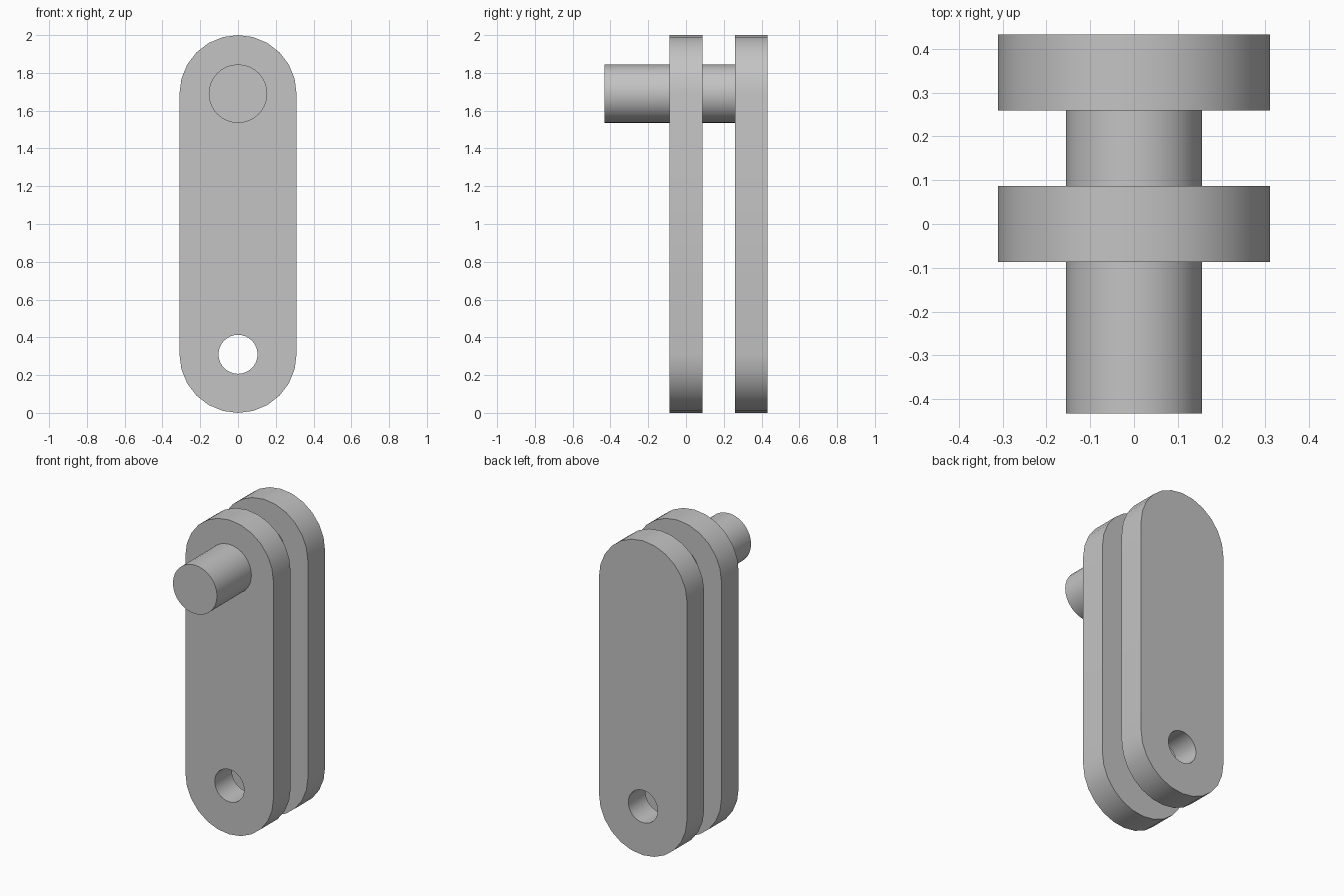
import bpy, bmesh
from math import sin, cos, pi
from mathutils import Vector

cube = bpy.data.objects.get("Cube")
if cube:
    bpy.data.objects.remove(cube, do_unlink=True)

RADIUS = 0.31           # rounded end of each plate
PIN_RADIUS = RADIUS / 2
HOLE_RADIUS = RADIUS / 3
LOW, HIGH = RADIUS, 2 - RADIUS
THICK = 0.173           # plate thickness, also the gap between plates

grey = bpy.data.materials.new("steel_grey")
grey.use_nodes = True
colour = (0.55, 0.55, 0.55, 1)
grey.diffuse_color = colour
grey.node_tree.nodes["Principled BSDF"].inputs["Base Color"].default_value = colour


def arc(radius, z, start, sweep, steps):
    """Points along an arc in the XZ plane, both ends included."""
    return [(radius * cos(start + sweep * i / steps),
             z + radius * sin(start + sweep * i / steps)) for i in range(steps + 1)]


def circle(radius, z, steps=32):
    return arc(radius, z, 0, 2 * pi, steps)[:-1]


def extruded(name, loops, y_front, y_back):
    """Fill closed outlines (later ones are holes) and extrude along y."""
    bm = bmesh.new()
    edges = []
    for loop in loops:
        verts = [bm.verts.new((x, y_front, z)) for x, z in loop]
        edges += [bm.edges.new((a, b)) for a, b in zip(verts, verts[1:] + verts[:1])]
    bmesh.ops.triangle_fill(bm, edges=edges, use_beauty=True, normal=Vector((0, -1, 0)))
    result = bmesh.ops.extrude_face_region(bm, geom=bm.faces[:], use_keep_orig=True)
    moved = [g for g in result["geom"] if isinstance(g, bmesh.types.BMVert)]
    bmesh.ops.translate(bm, verts=moved, vec=(0, y_back - y_front, 0))
    bmesh.ops.recalc_face_normals(bm, faces=bm.faces[:])
    mesh = bpy.data.meshes.new(name)
    bm.to_mesh(mesh)
    bm.free()
    mesh.materials.append(grey)
    obj = bpy.data.objects.new(name, mesh)
    bpy.context.collection.objects.link(obj)
    bpy.ops.object.select_all(action='DESELECT')
    obj.select_set(True)
    bpy.context.view_layer.objects.active = obj
    bpy.ops.object.shade_smooth_by_angle(angle=pi / 6)
    return obj


# Two identical link plates, each with a hole at the lower end
outline = arc(RADIUS, HIGH, 0, pi, 12) + arc(RADIUS, LOW, pi, pi, 12)
hole = circle(HOLE_RADIUS, LOW)
for name, centre in (("front_plate", 0), ("back_plate", 2 * THICK)):
    extruded(name, [outline, hole], centre - THICK / 2, centre + THICK / 2)

# Pin running from the back plate out through the front plate
extruded("pin", [circle(PIN_RADIUS, HIGH)], -2.5 * THICK, 1.5 * THICK)
